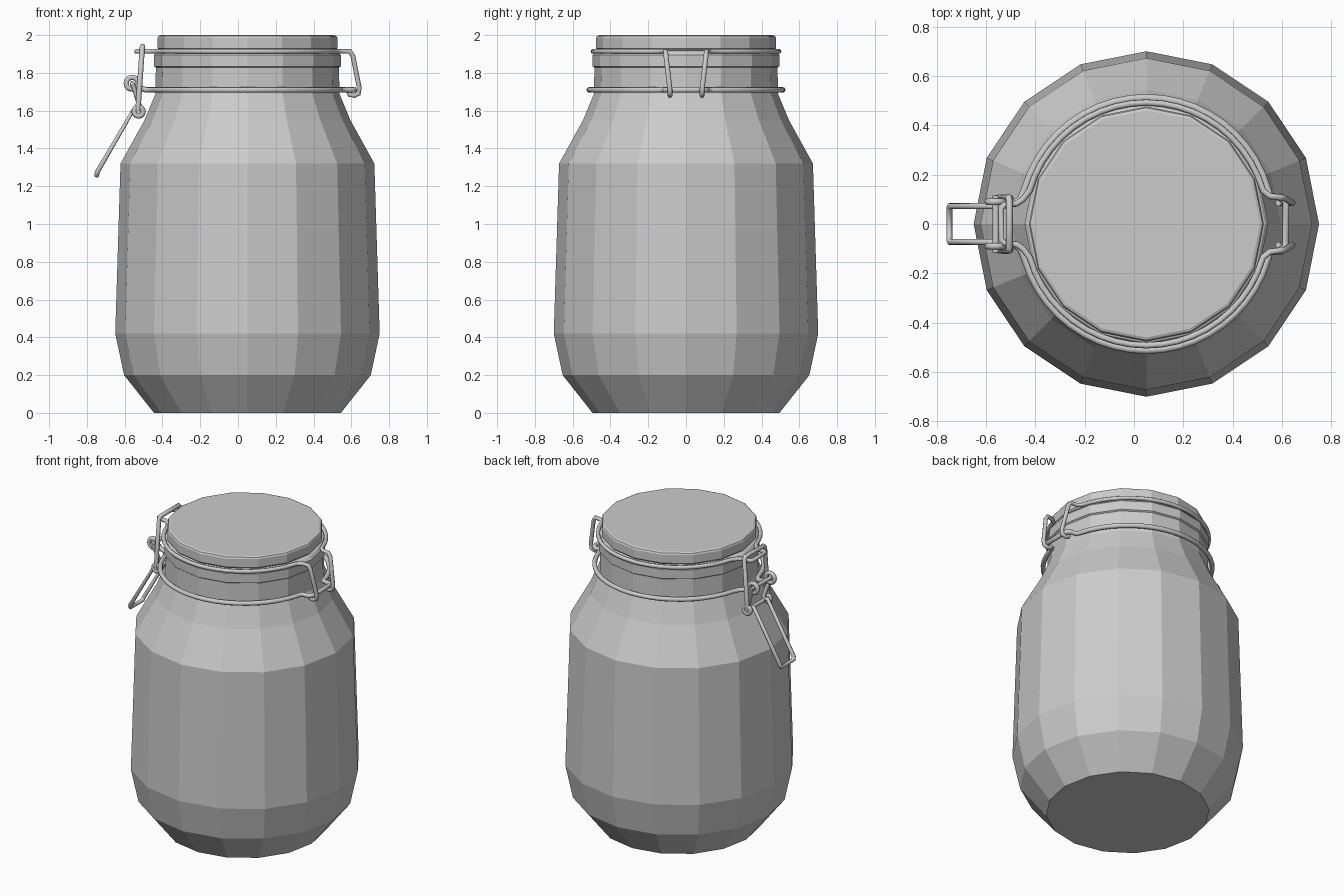
import bpy, bmesh, math

if "Cube" in bpy.data.objects:
    bpy.data.objects.remove(bpy.data.objects["Cube"])

CX = 0.05      # jar axis
SIDES = 16


def lathe(name, profile):
    """Flat-faced 16-sided turned body, capped at both ends."""
    bm = bmesh.new()
    rings = []
    for r, z in profile:
        rings.append([bm.verts.new((CX + r * math.cos(2 * math.pi * i / SIDES),
                                    r * math.sin(2 * math.pi * i / SIDES), z))
                      for i in range(SIDES)])
    for a, b in zip(rings, rings[1:]):
        for i in range(SIDES):
            j = (i + 1) % SIDES
            bm.faces.new((a[i], a[j], b[j], b[i]))
    bm.faces.new(rings[0][::-1])
    bm.faces.new(rings[-1])
    me = bpy.data.meshes.new(name)
    bm.to_mesh(me)
    bm.free()
    ob = bpy.data.objects.new(name, me)
    bpy.context.collection.objects.link(ob)
    return ob


def wire(name, paths, r=0.014, closed=False):
    """Round wire following one or more point paths."""
    cu = bpy.data.curves.new(name, 'CURVE')
    cu.dimensions = '3D'
    cu.bevel_depth = r
    cu.bevel_resolution = 2
    cu.use_fill_caps = True
    for pts in paths:
        sp = cu.splines.new('POLY')
        sp.points.add(len(pts) - 1)
        for p, co in zip(sp.points, pts):
            p.co = (*co, 1)
        sp.use_cyclic_u = closed
        sp.use_smooth = True
    ob = bpy.data.objects.new(name, cu)
    bpy.context.collection.objects.link(ob)
    return ob


def mirror(pts):
    return [(x, -y, z) for x, y, z in pts]


def arc(r, z, a0=16, a1=164, n=20):
    return [(CX + r * math.cos(math.radians(a0 + (a1 - a0) * i / n)),
             r * math.sin(math.radians(a0 + (a1 - a0) * i / n)), z) for i in range(n + 1)]


def eye(x, y, z, r, n=14):
    return [(x + r * math.cos(2 * math.pi * i / n), y,
             z + r * math.sin(2 * math.pi * i / n)) for i in range(n)]


# Glass body, rim band and lid
lathe("jar_body", [(0.495, 0), (0.653, 0.2), (0.70, 0.42), (0.672, 1.32),
                   (0.545, 1.55), (0.487, 1.69), (0.485, 1.83)])
lathe("rim_band", [(0.48, 1.825), (0.494, 1.835), (0.494, 1.895), (0.482, 1.91), (0.46, 1.92)])
lathe("lid", [(0.455, 1.91), (0.465, 1.92), (0.476, 1.93), (0.476, 1.985),
              (0.471, 1.995), (0.46, 2.0)])

# Upper wire: hinge hooks on the right, latch bar on the left
half = [(0.585, 0.085, 1.70), (0.592, 0.085, 1.685), (0.615, 0.085, 1.68),
        (0.638, 0.085, 1.69), (0.642, 0.086, 1.72), (0.608, 0.106, 1.89),
        (0.592, 0.108, 1.914), (0.55, 0.113, 1.914)]
half += arc(0.492, 1.914)
half += [(-0.45, 0.10, 1.914), (-0.475, 0.083, 1.914), (-0.525, 0.078, 1.914),
         (-0.538, 0.065, 1.914)]
wire("lid_wire", [half + mirror(half)[::-1]], 0.013)

# Lower wire: hinge bar on the right, ends in eyes on the left
low = [(0.605, 0.10, 1.71), (0.59, 0.11, 1.71), (0.55, 0.115, 1.71)]
low = [(0.615, 0.09, 1.71)] + low + arc(0.512, 1.71)
low += [(-0.46, 0.10, 1.71), (-0.485, 0.083, 1.71), (-0.52, 0.08, 1.72), (-0.53, 0.08, 1.735)]
wire("neck_wire", [mirror(low)[::-1] + low], 0.015)
wire("pivot_eyes", [eye(-0.56, s * 0.09, 1.745, 0.032) for s in (1, -1)], 0.014, True)

# Latch loop hooked over the upper wire
bail = [(-0.53, 0.108, 1.60), (-0.507, 0.108, 1.93), (-0.505, 0.095, 1.942)]
wire("latch_loop", [bail + mirror(bail)[::-1]], 0.014)
wire("latch_eyes", [eye(-0.526, s * 0.105, 1.595, 0.024) for s in (1, -1)], 0.014, True)

# Lever handle with its pivot rods
lever = [(-0.56, 0.105, 1.745), (-0.54, 0.09, 1.69), (-0.52, 0.078, 1.62),
         (-0.525, 0.073, 1.595), (-0.55, 0.073, 1.61), (-0.745, 0.073, 1.275),
         (-0.748, 0.065, 1.257)]
wire("lever_handle", [lever + mirror(lever)[::-1]], 0.013)
wire("pivot_rods", [[(-0.56, -0.115, 1.745), (-0.56, 0.115, 1.745)],
                    [(-0.526, -0.115, 1.595), (-0.526, 0.115, 1.595)]], 0.013)
